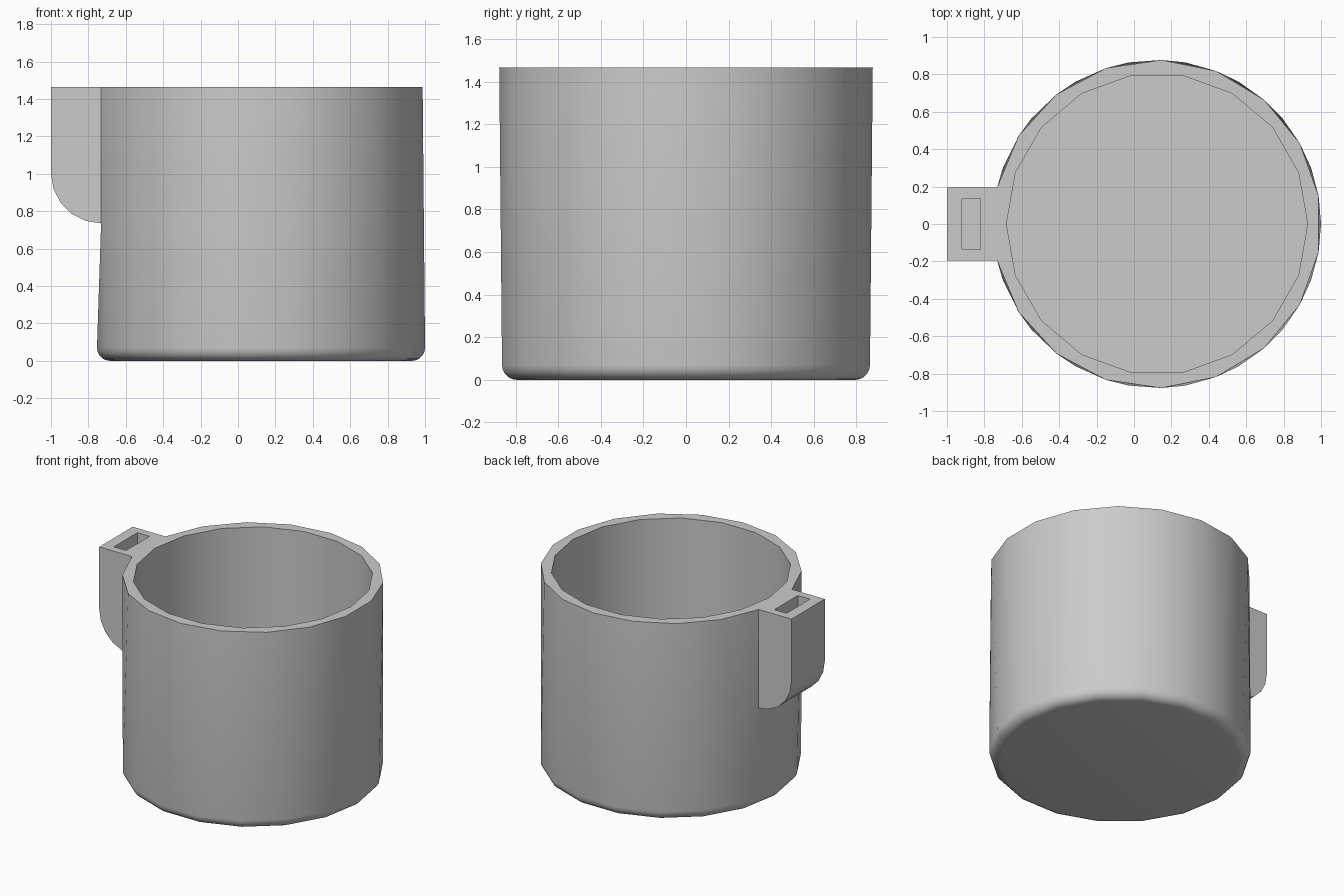
import bpy, bmesh, math

cube = bpy.data.objects.get("Cube")
if cube:
    bpy.data.objects.remove(cube, do_unlink=True)

CX, R, R_IN, TOP = 0.123, 0.877, 0.805, 1.465   # cup
FILLET, FLOOR, N = 0.07, 0.07, 18
HALF, BACK, LOW = 0.195, -1.0, 0.735            # handle
SLOT_X, SLOT_Y, SLOT_FLOOR = (-0.92, -0.82), 0.137, 0.9

bm = bmesh.new()


def point(r, angle, z):
    return bm.verts.new((CX + r * math.cos(angle), r * math.sin(angle), z))


def ring(r, z):
    return [point(r, math.pi - math.tau * k / N, z) for k in range(N)]


def face(*verts):
    return bm.faces.new(verts)


def loft(a, b):
    n = len(a)
    for k in range(n):
        face(a[k], a[(k + 1) % n], b[(k + 1) % n], b[k])


def zip_strip(closed, arc):
    """Triangles between a full ring and the rim arc open at the handle."""
    tris = []
    for k in range(N):
        nxt = closed[(k + 1) % N]
        tris.append(face(closed[k], nxt, arc[k]))
        if k < N - 1:
            tris.append(face(arc[k], nxt, arc[k + 1]))
    return tris


# Rim arc, leaving a gap for the handle
half_angle = math.asin(HALF / R)
span = math.tau - 2 * half_angle
rim = [point(R, math.pi - half_angle - span * k / (N - 1), TOP) for k in range(N)]

# Rounded base
base_rings = []
for k in range(6):
    a = math.pi / 2 * k / 5
    base_rings.append(ring(R - FILLET + FILLET * math.sin(a), FILLET - FILLET * math.cos(a)))
face(*base_rings[0])
for lower, upper in zip(base_rings, base_rings[1:]):
    loft(lower, upper)

# Outer wall, with the corners under the handle
base = base_rings[-1]
wall = zip_strip(base, rim)
corners = []
for tri, top_vert, side in ((wall[0], rim[0], base[1]), (wall[-1], rim[-1], base[-1])):
    bm.faces.remove(tri)
    corner = bm.verts.new((top_vert.co.x, top_vert.co.y, LOW))
    face(top_vert, corner, side)
    face(corner, base[0], side)
    corners.append(corner)
face(base[0], corners[0], corners[1])

# Inside of the cup and flat rim
inner_top, inner_floor = ring(R_IN, TOP), ring(R_IN, FLOOR)
loft(inner_top, inner_floor)
face(*inner_floor)
zip_strip(inner_top, rim)
face(inner_top[0], rim[0], rim[-1])

# Handle with a rounded lower edge
join_x = rim[0].co.x
rad = join_x - BACK
profile = [(BACK, TOP)]
for k in range(5):
    a = math.pi / 2 * k / 5
    profile.append((join_x - rad * math.cos(a), LOW + rad - rad * math.sin(a)))
sides = []
for y, corner in ((HALF, corners[0]), (-HALF, corners[1])):
    sides.append([bm.verts.new((x, y, z)) for x, z in profile] + [corner])
left, right = sides
face(rim[0], *left)
face(rim[-1], *right)
for k in range(len(left) - 1):
    face(left[k], left[k + 1], right[k + 1], right[k])

# Strap slot in the handle top
x0, x1 = SLOT_X
outline = [(x1, SLOT_Y), (x1, -SLOT_Y), (x0, -SLOT_Y), (x0, SLOT_Y)]
mouth = [bm.verts.new((x, y, TOP)) for x, y in outline]
pocket = [bm.verts.new((x, y, SLOT_FLOOR)) for x, y in outline]
loft([rim[0], rim[-1], right[0], left[0]], mouth)
loft(mouth, pocket)
face(*pocket)

bmesh.ops.recalc_face_normals(bm, faces=bm.faces[:])
mesh = bpy.data.meshes.new("cup_with_handle")
bm.to_mesh(mesh)
bm.free()

# Single grey material
grey = bpy.data.materials.new("plain grey")
grey.use_nodes = True
colour = (0.6, 0.6, 0.6, 1.0)
grey.diffuse_color = colour
grey.node_tree.nodes["Principled BSDF"].inputs["Base Color"].default_value = colour
mesh.materials.append(grey)

cup = bpy.data.objects.new("cup_with_handle", mesh)
bpy.context.collection.objects.link(cup)
bpy.ops.object.select_all(action="DESELECT")
cup.select_set(True)
bpy.context.view_layer.objects.active = cup
bpy.ops.object.shade_smooth_by_angle(angle=math.radians(32))
